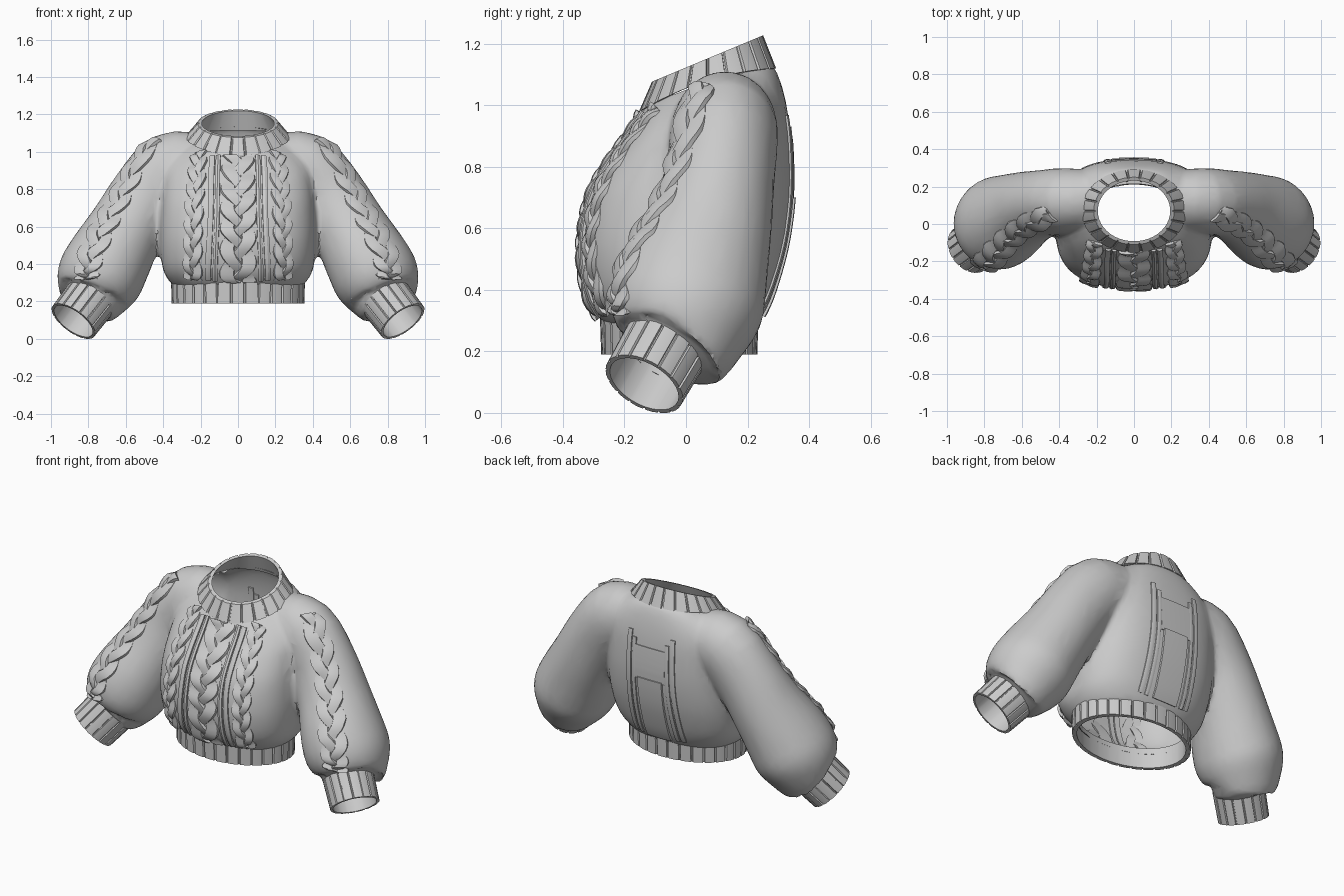
import bpy, bmesh, math
from mathutils import Vector as V
from mathutils.bvhtree import BVHTree

if "Cube" in bpy.data.objects:
    bpy.data.objects.remove(bpy.data.objects["Cube"])

wool = bpy.data.materials.new("grey_wool")
wool.diffuse_color = (0.6, 0.6, 0.6, 1)
wool.use_nodes = True
wool.node_tree.nodes["Principled BSDF"].inputs["Base Color"].default_value = wool.diffuse_color


def make(name, verts, faces, sx=1):
    me = bpy.data.meshes.new(name)
    me.from_pydata([(v[0] * sx, v[1], v[2]) for v in verts], [], faces)
    bm = bmesh.new()
    bm.from_mesh(me)
    bmesh.ops.recalc_face_normals(bm, faces=bm.faces)
    bm.to_mesh(me)
    bm.free()
    me.materials.append(wool)
    ob = bpy.data.objects.new(name, me)
    bpy.context.collection.objects.link(ob)
    return ob


def grid_faces(rows, n, wrap_rows=False):
    """Quads joining successive closed rings of n points."""
    last = rows if wrap_rows else rows - 1
    return [(i * n + j, i * n + (j + 1) % n, (i + 1) % rows * n + (j + 1) % n, (i + 1) % rows * n + j)
            for i in range(last) for j in range(n)]


def caps(total, n):
    return [tuple(range(n)), tuple(range(total - n, total))]


def spline(keys, sub):
    """Catmull-Rom interpolation of equal-length tuples."""
    out = []
    for i in range(len(keys) - 1):
        a, b, c, d = keys[max(i - 1, 0)], keys[i], keys[i + 1], keys[min(i + 2, len(keys) - 1)]
        for k in range(sub):
            t = k / sub
            out.append(tuple(0.5 * (2 * q + (r - p) * t + (2 * p - 5 * q + 4 * r - s) * t * t
                                    + (3 * q - p - 3 * r + s) * t ** 3) for p, q, r, s in zip(a, b, c, d)))
    return out + [tuple(keys[-1])]


# Torso: rings of (height, tilt, half width, front y, back y, squareness)
torso = spline([(.27, 0, .335, -.25, .22, 2.2), (.34, 0, .39, -.305, .26, 2.4), (.42, 0, .41, -.332, .29, 2.6),
                (.55, 0, .42, -.342, .325, 2.7), (.70, 0, .415, -.316, .345, 2.7), (.82, .05, .405, -.26, .345, 2.7),
                (.92, .12, .39, -.2, .335, 2.7), (1.0, .22, .345, -.16, .315, 2.5), (1.05, .32, .28, -.145, .29, 2.3),
                (1.075, .33, .24, -.12, .265, 2.1)], 3)
N = 48
tv = []
for z, tilt, rx, yf, yb, e in torso:
    e = 2 / e
    for j in range(N):
        a = 2 * math.pi * j / N
        c, s = math.cos(a), math.sin(a)
        y = (yf + yb) / 2 + (yb - yf) / 2 * math.copysign(abs(s) ** e, s)
        tv.append(V((rx * math.copysign(abs(c) ** e, c), y, z + tilt * (y - (yf + yb) / 2))))
tf = grid_faces(len(torso), N)
torso_bvh = BVHTree.FromPolygons(tv, tf)
tf += caps(len(tv), N)

# Balloon sleeves: path points with radius and depth factor
path = spline([(.20, .13, .94, .16, .95), (.36, .125, .912, .195, .9), (.49, .11, .765, .195, .92),
               (.59, .075, .60, .203, 1.02), (.68, .025, .44, .225, 1.08), (.735, 0, .335, .233, 1.07),
               (.77, -.015, .255, .212, 1.03), (.788, -.03, .21, .178, 1), (.80, -.075, .185, .13, 1)], 3)
axis = V((.54, -.42, -.73)).normalized()
M = 28
sv = []
for i, (x, y, z, r, f) in enumerate(path):
    a, b = path[max(i - 1, 0)], path[min(i + 1, len(path) - 1)]
    d = axis if i >= len(path) - 3 else (V(b[:3]) - V(a[:3])).normalized()
    up = V((0, 1, 0)).cross(d).normalized()
    side = d.cross(up)
    for j in range(M):
        t = 2 * math.pi * j / M
        sv.append(V((x, y, z)) + up * r * math.cos(t) + side * r * f * math.sin(t))
sf = grid_faces(len(path), M)
sleeve_bvh = BVHTree.FromPolygons(sv, sf)
sf += caps(len(sv), M)

# Fuse torso and sleeves into one knitted skin
solids = [make("knit_body", tv, tf), make("sleeve_a", sv, sf), make("sleeve_b", sv, sf, -1)]
for o in solids:
    o.select_set(True)
body = solids[0]
bpy.context.view_layer.objects.active = body
bpy.ops.object.join()
m = body.modifiers.new("fuse", 'REMESH')
m.mode, m.voxel_size = 'VOXEL', .014
m = body.modifiers.new("soften", 'SMOOTH')
m.factor, m.iterations = .5, 14
m = body.modifiers.new("facets", 'DECIMATE')
m.ratio = .1
for name in ("fuse", "soften", "facets"):
    bpy.ops.object.modifier_apply(modifier=name)

# Open the skin at neck, waist and wrists
bm = bmesh.new()
bm.from_mesh(body.data)
hole = []
for f in bm.faces:
    p = f.calc_center_median()
    q = V((abs(p.x), p.y, p.z)) - V((.80, -.075, .185))
    along = q.dot(axis)
    neck = p.z > .95 and (p.x / .235) ** 2 + ((p.y - .07) / .188) ** 2 < 1
    waist = p.z < .34 and (p.x / .332) ** 2 + ((p.y + .02) / .232) ** 2 < 1
    if neck or waist or (along > -.035 and (q - axis * along).length < .118):
        hole.append(f)
bmesh.ops.delete(bm, geom=hole, context='FACES')
bm.to_mesh(body.data)
bm.free()
body.data.materials.clear()
body.data.materials.append(wool)


def band(name, c0, u0, v0, c1, u1, v1, ribs, depth, wall, sx=1, arch=0):
    """Ribbed tube between two ellipses, with grooves between the ribs."""
    ang = [((k + f) / ribs * 2 * math.pi, 1 - depth * (1 - o)) for k in range(ribs)
           for f, o in ((-.04, 0), (.04, 0), (.09, 1), (.5, 1.1), (.91, 1))]
    vs = []
    for c, u, v, inner, h in ((c0, u0, v0, 0, arch), (c1, u1, v1, 0, 0), (c1, u1, v1, 1, 0), (c0, u0, v0, 1, arch)):
        for a, k in ang:
            k = 1 - wall if inner else k
            vs.append(V(c) + (V(u) * math.cos(a) + V(v) * math.sin(a)) * k + V((0, 0, h * math.cos(a) ** 2)))
    make(name, vs, grid_faces(4, len(ang), True), sx)


# Waistband, tilted collar and cuffs
band("waistband", (0, -.022, .19), (.355, 0, 0), (0, .253, 0), (0, -.022, .312), (.358, 0, 0), (0, .257, 0), 30, .03, .08)
band("collar", (0, .07, 1.05), (.28, 0, 0), (0, .222, .07), (0, .07, 1.152), (.215, 0, 0), (0, .18, .075),
     22, .04, .1, arch=.03)
cu = V((0, 1, 0)).cross(axis).normalized()
cv = axis.cross(cu)
for s, n in ((1, "left"), (-1, "right")):
    band(n + "_cuff", (.787, -.067, .215), cu * .142, cv * .142, (.88, -.136, .094), cu * .138, cv * .138, 16, .05, .11, s)


def strip(name, bvh, out, rows, section, sx=1):
    """Sweep a section over a surface; rows are (point, side, shift, lift)."""
    vs, n = [], len(section)
    for p, side, shift, lift in rows:
        for dx, h in section:
            loc, nor, _, _ = bvh.find_nearest(p + side * (shift + dx))
            if nor.dot(out) < 0:
                nor = -nor
            vs.append(loc + nor * (h + lift))
    make(name, vs, grid_faces(len(rows), n) + caps(len(vs), n), sx)


def plait(name, bvh, out, keys, amp, w, periods, sx=1, taper=.8):
    """Three strands weaving along a path, inward strand on top."""
    steps = int(periods * 18)
    pts = [V(p) for p in spline(keys, 12)]
    sec = [(-w, -.008), (-w * .85, .006), (0, .009), (w * .85, .006), (w, -.008)]
    for k in range(3):
        rows = []
        for i in range(steps + 1):
            q = i / steps * (len(pts) - 1)
            a = min(int(q), len(pts) - 2)
            d = pts[a + 1] - pts[a]
            side = d.cross(V(out)).normalized()
            t = 2 * math.pi * (periods * i / steps + k / 3)
            scale = taper + (1 - taper) * min(1, 2 * i / steps)
            rows.append((pts[a] + d * (q - a), side, amp * scale * math.sin(t), .003 - .009 * math.sin(2 * t)))
        strip(f"{name}_strand_{k + 1}", bvh, V(out), rows, sec, sx)


# Cable plaits on the chest and sleeves
front, back = V((0, -1, 0)), V((0, 1, 0))
plait("centre_plait", torso_bvh, front, [(0, -.15, .98), (0, -.28, .77), (0, -.36, .55), (0, -.28, .31)], .06, .042, 2.1)
for s, n in ((1, "left"), (-1, "right")):
    plait(n + "_chest_plait", torso_bvh, front,
          [(.215, -.11, 1.01), (.23, -.24, .8), (.245, -.32, .55), (.24, -.25, .32)], .034, .027, 2.5, s)
    plait(n + "_sleeve_plait", sleeve_bvh, (.45, -.8, .4),
          [(.46, .05, 1.08), (.565, 0, .89), (.655, -.07, .72), (.735, -.15, .55), (.80, -.22, .39), (.815, -.24, .315)],
          .046, .035, 2.5, s)


def column(x0, x1, top, bot, y0, y1, y2, n=16):
    return [(V(p), V((1, 0, 0)), 0, 0)
            for p in spline([(x0, y0, top), ((x0 + x1) / 2, y1, (top + bot) / 2), (x1, y2, bot)], n // 2)]


# Raised cords beside the plaits, front and back
for s, n in ((1, "left"), (-1, "right")):
    for k, (x0, x1, w) in enumerate(((.108, .122, .014), (.142, .16, .017))):
        cord = [(-w, -.01), (-w * .9, .008), (0, .012), (w * .9, .008), (w, -.01)]
        strip(f"{n}_front_cord_{k}", torso_bvh, front, column(x0, x1, .99, .31, -.155, -.35, -.28), cord, s)
        cord = [(dx, h * .7) for dx, h in cord]
        strip(f"{n}_back_cord_{k}", torso_bvh, back, column(x0, x1, .93 + .04 * k, .31, .34, .35, .26), cord, s)


# Flat knitted panels on the back
def plate(w, h):
    return [(-w, -.01), (-w, h), (0, h), (w, h), (w, -.01)]


strip("back_lower_panel", torso_bvh, back, column(0, 0, .70, .31, .36, .34, .26), plate(.08, .012))
strip("back_upper_panel", torso_bvh, back, column(0, 0, .89, .69, .35, .36, .36), plate(.10, .006))

# Soft shading with crisp rib edges
bpy.ops.object.select_all(action='SELECT')
bpy.context.view_layer.objects.active = body
bpy.ops.object.shade_smooth_by_angle(angle=math.radians(28))
